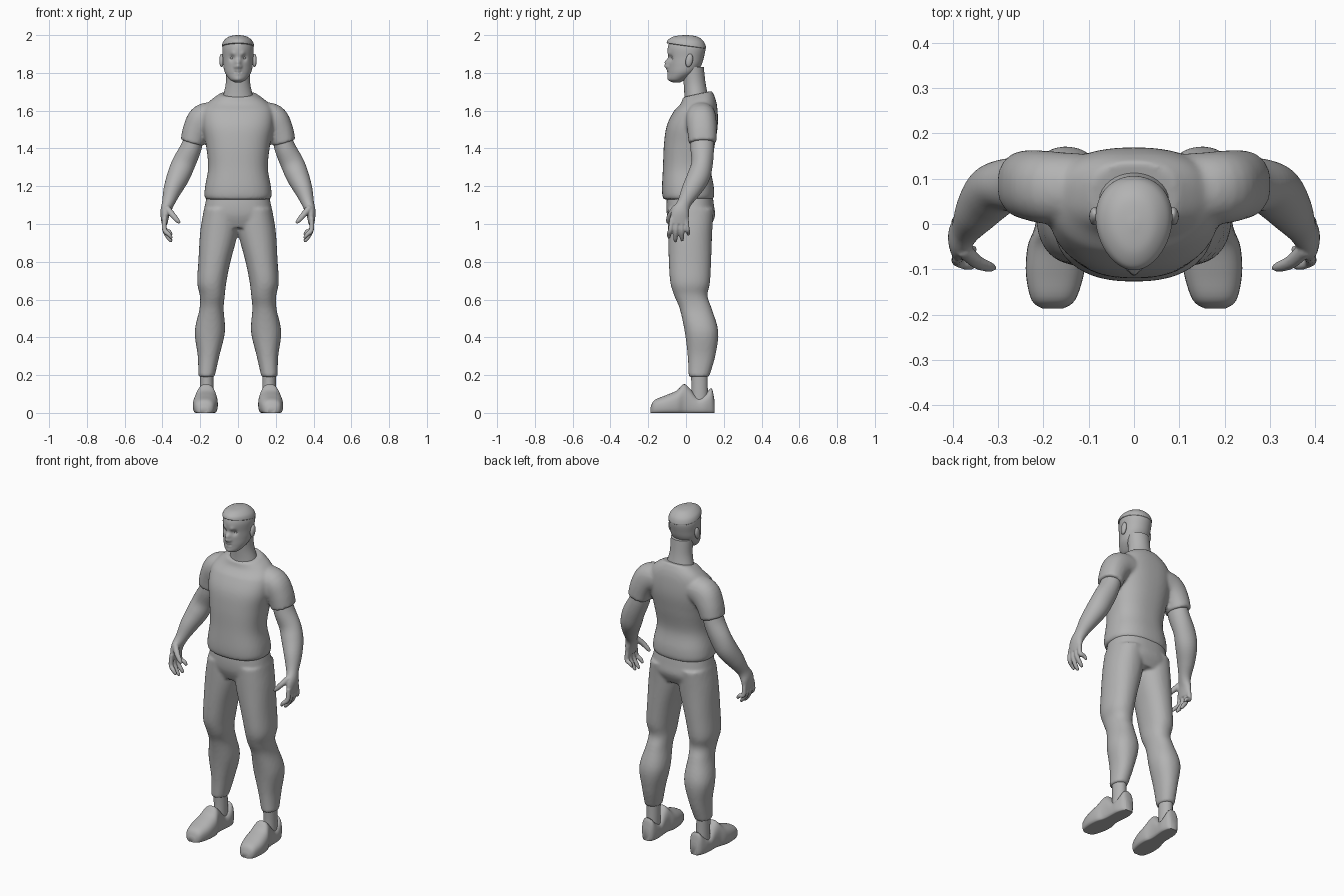
import bpy
import bmesh
import math
from mathutils import Vector, Matrix

default_cube = bpy.data.objects.get("Cube")
if default_cube:
    bpy.data.objects.remove(default_cube, do_unlink=True)

# One plain grey for the whole figure
grey = bpy.data.materials.new("plain_grey")
grey.use_nodes = True
colour = (.45, .45, .45, 1)
grey.diffuse_color = colour
grey.node_tree.nodes["Principled BSDF"].inputs["Base Color"].default_value = colour

UP = Vector((0, 0, 1))
ALONG = Vector((0, 1, 0))
SIDES = (("left", 1), ("right", -1))


def smooth_path(points, steps):
    """Catmull-Rom curve through (x, y, z, radius, radius) stations."""
    stations = [Vector(point) for point in points]
    padded = [stations[0]] + stations + [stations[-1]]
    path = []
    for before, start, end, after in zip(padded, padded[1:], padded[2:], padded[3:]):
        for step in range(steps):
            t = step / steps
            bend = (before * 2 - start * 5 + end * 4 - after) * (t * t)
            twist = (start * 3 - before - end * 3 + after) * (t * t * t)
            path.append(start + ((end - before) * t + bend + twist) * .5)
    path.append(stations[-1])
    return path


def tube(mesh, points, side=1, normal=None, power=2.0, segments=32, steps=5):
    """Closed loft; sections face the path unless a fixed normal is given."""
    path = smooth_path(points, steps)
    rings = []
    for index, station in enumerate(path):
        centre = Vector(station[:3])
        if normal:
            direction = normal
        else:
            following = path[min(index + 1, len(path) - 1)]
            previous = path[max(index - 1, 0)]
            direction = Vector(following[:3]) - Vector(previous[:3])
            direction.normalize()
        across = Vector((1, 0, 0))
        across = (across - direction * direction.dot(across)).normalized()
        depth = direction.cross(across)
        ring = []
        for segment in range(segments):
            angle = math.tau * segment / segments
            c, s = math.cos(angle), math.sin(angle)
            u = math.copysign(abs(c) ** (2 / power), c) * max(station[3], .002)
            v = math.copysign(abs(s) ** (2 / power), s) * max(station[4], .002)
            corner = centre + across * u + depth * v
            corner.x *= side
            ring.append(mesh.verts.new(corner))
        rings.append(ring)
    for lower, upper in zip(rings, rings[1:]):
        for i in range(segments):
            j = (i + 1) % segments
            mesh.faces.new((lower[i], lower[j], upper[j], upper[i]))
    mesh.faces.new(rings[0])
    mesh.faces.new(rings[-1])


def ball(mesh, centre, size, tilt=0):
    place = Matrix.Translation(centre) @ Matrix.Rotation(tilt, 4, "X")
    place = place @ Matrix.Diagonal((*size, 1))
    bmesh.ops.create_uvsphere(mesh, u_segments=20, v_segments=12, radius=1, matrix=place)


def push(mesh, centre, radius, offset):
    """Soft sculpting push on the vertices near a point."""
    for vert in mesh.verts:
        distance = (vert.co - Vector(centre)).length / radius
        vert.co.y += offset * math.exp(-distance * distance)


def finish(name, mesh, voxel=None, smoothing=0):
    bmesh.ops.recalc_face_normals(mesh, faces=mesh.faces[:])
    data = bpy.data.meshes.new(name)
    mesh.to_mesh(data)
    mesh.free()
    data.materials.append(grey)
    part = bpy.data.objects.new(name, data)
    bpy.context.collection.objects.link(part)
    bpy.ops.object.select_all(action="DESELECT")
    part.select_set(True)
    bpy.context.view_layer.objects.active = part
    bpy.ops.object.shade_smooth_by_angle(angle=math.radians(50))
    if voxel:
        blend = part.modifiers.new("blend", "REMESH")
        blend.mode = "VOXEL"
        blend.voxel_size = voxel
        blend.use_smooth_shade = True
        soften = part.modifiers.new("soften", "SMOOTH")
        soften.factor = .5
        soften.iterations = smoothing
    return part


# Shirt: torso and both sleeves blended together
shirt = bmesh.new()
tube(shirt, [
    (0, .012, 1.13, .168, .13), (0, .012, 1.15, .178, .137),
    (0, .01, 1.2, .174, .137), (0, .005, 1.3, .158, .127),
    (0, .018, 1.42, .17, .135), (0, .033, 1.52, .188, .135),
    (0, .052, 1.6, .185, .115), (0, .065, 1.65, .15, .092),
    (0, .06, 1.69, .096, .077)], normal=UP, power=2.4, segments=48)
for vert in shirt.verts:
    lift = max(0, vert.co.z - 1.6) * 2.4
    vert.co.z += lift * (vert.co.y - .07)
for label, side in SIDES:
    tube(shirt, [
        (.11, .08, 1.57, .075, .075), (.18, .08, 1.555, .082, .08),
        (.22, .085, 1.5, .072, .078), (.243, .088, 1.43, .063, .074)], side, power=2.2)
finish("shirt", shirt, .009, 4)

# Trousers: hips and both legs blended together
trousers = bmesh.new()
tube(trousers, [
    (0, .02, 1.17, .16, .118), (0, .022, 1.1, .175, .126),
    (0, .027, 1.04, .185, .126), (0, .025, .98, .165, .1)],
    normal=UP, power=2.4, segments=48)
for label, side in SIDES:
    tube(trousers, [
        (.09, .025, 1.08, .09, .122), (.1, .022, .96, .1, .117),
        (.125, .021, .8, .085, .112), (.139, .022, .69, .077, .105),
        (.136, .026, .62, .066, .088), (.14, .052, .55, .064, .085),
        (.149, .082, .43, .08, .089), (.156, .082, .3, .057, .073),
        (.167, .068, .19, .043, .054)], side, normal=UP, power=2.2)
finish("trousers", trousers, .009, 4)

# Arms with hands
for label, side in SIDES:
    arm = bmesh.new()
    tube(arm, [
        (.225, .085, 1.48, .05, .06), (.25, .086, 1.4, .056, .062),
        (.288, .085, 1.32, .062, .057), (.317, .066, 1.25, .06, .06),
        (.347, .028, 1.18, .048, .052), (.37, -.01, 1.11, .033, .037),
        (.385, -.03, 1.06, .026, .047), (.389, -.036, 1, .015, .05)], side)
    tips = ((-.09, .925), (-.056, .905), (-.021, .91), (.012, .94))
    for index, (y, z) in enumerate(tips):
        root = -.074 + .025 * index
        tube(arm, [
            (.389, root, 1.03, .013, .013), (.389, (root + y) / 2, .97, .013, .013),
            (.366, y, z + .02, .012, .012), (.35, y, z, .007, .007)],
            side, segments=12)
    tube(arm, [
        (.378, -.055, 1.085, .018, .018), (.348, -.083, 1.05, .016, .015),
        (.322, -.094, 1.02, .013, .012), (.308, -.096, 1.005, .007, .007)],
        side, segments=12)
    finish(label + "_arm", arm, .005, 2)

# Ankles and slip-on shoes
for label, side in SIDES:
    ankle = bmesh.new()
    tube(ankle, [
        (.165, .072, .06, .036, .045), (.165, .072, .14, .036, .043),
        (.166, .07, .22, .036, .045)], side, normal=UP)
    finish(label + "_ankle", ankle)

    shoe = bmesh.new()
    profile = (
        (-.187, .03, .022), (-.168, .067, .048), (-.11, .092, .064),
        (-.05, .118, .064), (-.012, .152, .052), (.02, .13, .048),
        (.06, .085, .048), (.1, .098, .048), (.135, .13, .038), (.15, .07, .022))
    tube(shoe, [
        (.168 - y * .06, y, height * .4, width, height * .6)
        for y, height, width in profile], side, normal=ALONG, power=2.5)
    for vert in shoe.verts:
        vert.co.z = max(vert.co.z, 0)
    finish(label + "_shoe", shoe)

# Neck
neck = bmesh.new()
tube(neck, [
    (0, .06, 1.64, .09, .07), (0, .053, 1.69, .076, .062),
    (0, .045, 1.75, .064, .058), (0, .036, 1.83, .064, .058)], normal=UP)
finish("neck", neck)

# Head, with the face pushed into shape
head = bmesh.new()
tube(head, [
    (0, -.05, 1.75, .02, .02), (0, -.046, 1.765, .046, .046),
    (0, -.02, 1.8, .07, .073), (0, -.006, 1.84, .078, .087),
    (0, 0, 1.88, .08, .094), (0, .003, 1.93, .082, .1),
    (0, .003, 1.965, .07, .087), (0, .003, 1.987, .045, .056),
    (0, .003, 1.995, .01, .012)], normal=UP, segments=80, steps=9)
for vert in head.verts:
    vert.co.x *= 1 + vert.co.y * 1.2
push(head, (0, -.1, 1.836), .016, -.026)
push(head, (0, -.095, 1.858), .015, -.016)
push(head, (0, -.09, 1.805), .018, -.008)
push(head, (0, -.088, 1.765), .02, -.005)
for x in (-.014, 0, .014):
    push(head, (x, -.096, 1.803), .006, .006)
for label, side in SIDES:
    push(head, (side * .03, -.08, 1.878), .016, .013)
    push(head, (side * .026, -.09, 1.902), .014, -.006)
    push(head, (side * .013, -.095, 1.832), .008, -.007)
finish("head", head)

# Eyes and ears
for label, side in SIDES:
    eye = bmesh.new()
    ball(eye, (side * .03, -.063, 1.878), (.014, .013, .009))
    finish(label + "_eye", eye)
    ear = bmesh.new()
    ball(ear, (side * .087, .017, 1.866), (.012, .019, .036), -.2)
    finish(label + "_ear", ear)

# Short hair as a thin cap over the skull
hair = bmesh.new()
tube(hair, [
    (0, .002, 1.942, .08, .1), (0, .002, 1.948, .084, .104),
    (0, .001, 1.972, .074, .093), (0, 0, 1.993, .046, .06),
    (0, 0, 2, .008, .01)], normal=UP, segments=48)
for vert in hair.verts:
    vert.co.x *= 1 + vert.co.y * 1.2
    slope = min(1, (2 - vert.co.z) * 16)
    vert.co.z -= slope * vert.co.y * .15
finish("hair", hair)
